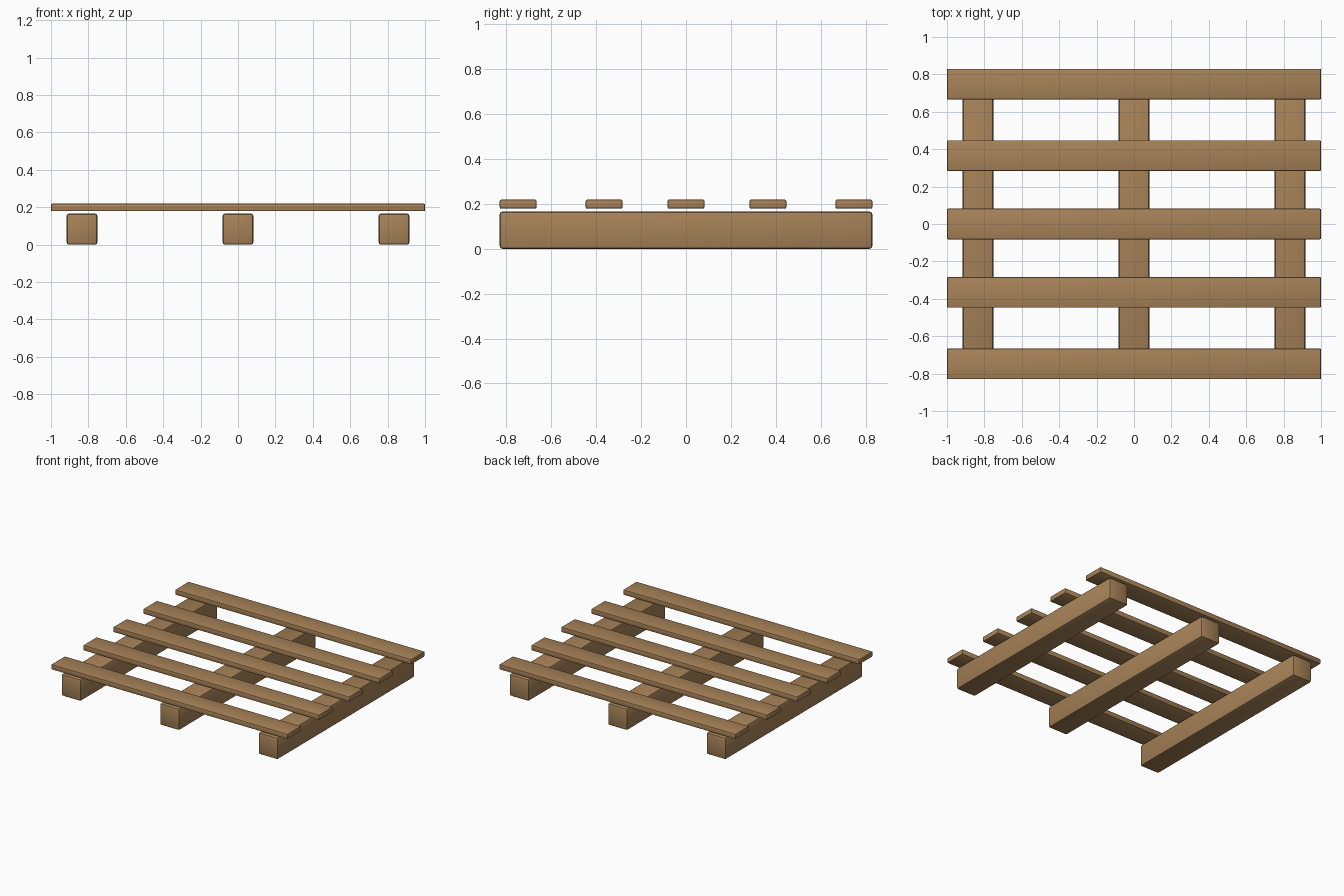
import bpy

cube = bpy.data.objects.get("Cube")
if cube:
    bpy.data.objects.remove(cube, do_unlink=True)

# Single wood colour
wood = bpy.data.materials.new("light_brown_wood")
wood.use_nodes = True
colour = (0.39, 0.225, 0.098, 1.0)
wood.diffuse_color = colour
wood.node_tree.nodes["Principled BSDF"].inputs["Base Color"].default_value = colour


def plank(name, size, centre, bevel):
    """Rounded-edge timber with smooth shading."""
    bpy.ops.mesh.primitive_cube_add(size=1, location=centre)
    ob = bpy.context.object
    ob.name = name
    ob.scale = size
    bpy.ops.object.transform_apply(location=False, rotation=False, scale=True)
    mod = ob.modifiers.new("rounded_edges", "BEVEL")
    mod.width = bevel
    mod.segments = 2
    bpy.ops.object.modifier_apply(modifier=mod.name)
    bpy.ops.object.shade_smooth_by_angle()
    ob.data.materials.append(wood)
    return ob


WIDTH = 0.164
DEPTH = 1.66

# Three bearers running front to back
for side, x in (("right", -0.834), ("middle", 0), ("left", 0.834)):
    plank(f"{side}_bearer", (WIDTH, DEPTH, 0.166), (x, 0, 0.083), 0.012)

# Five deck boards running across, slightly above the bearers
boards = (("front", -0.748), ("front_inner", -0.365), ("middle", 0),
          ("back_inner", 0.365), ("back", 0.748))
for label, y in boards:
    plank(f"{label}_deck_board", (2.0, WIDTH, 0.04), (0, y, 0.199), 0.006)
